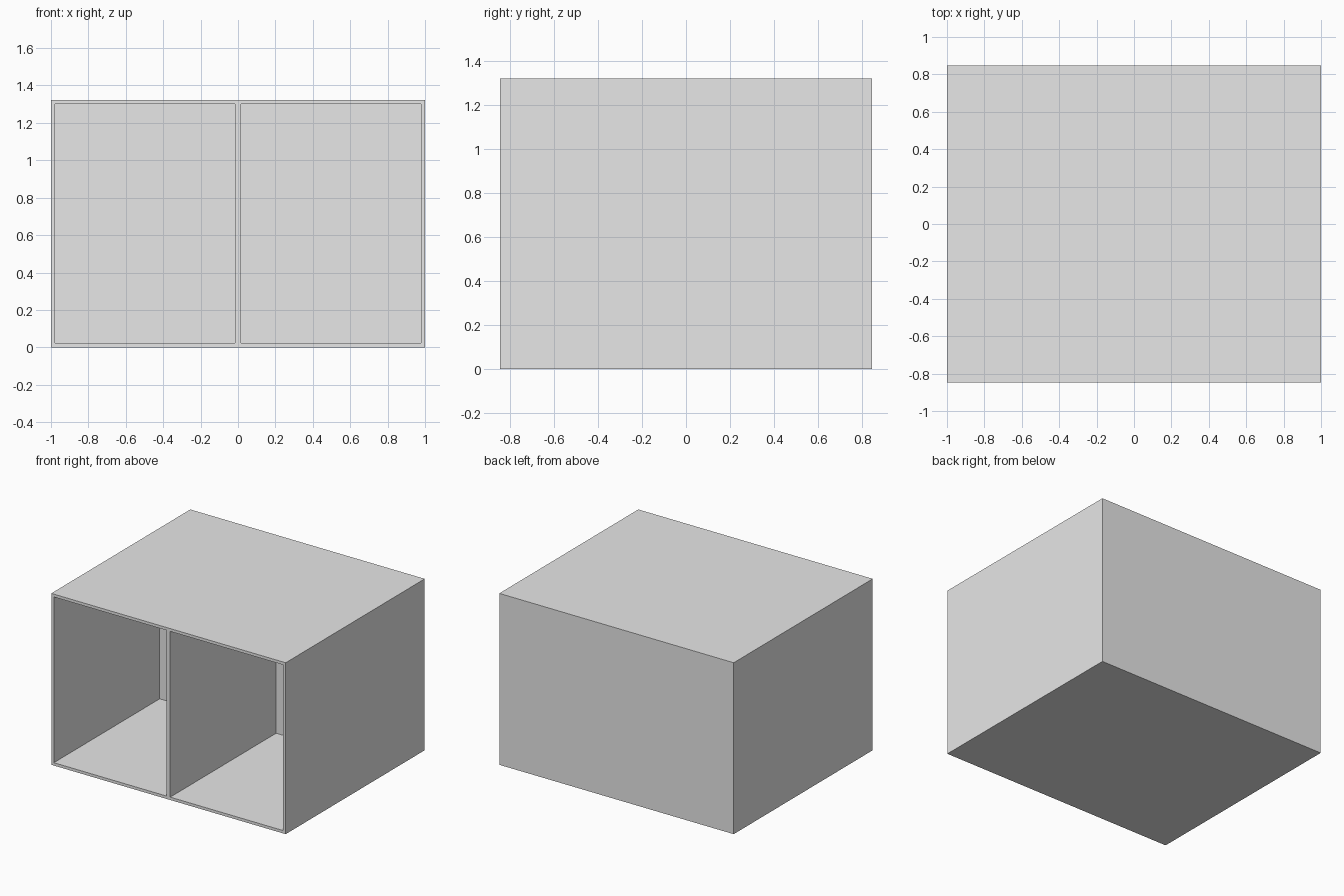
import bpy

cube = bpy.data.objects.get("Cube")
if cube:
    bpy.data.objects.remove(cube, do_unlink=True)

# Overall size of the cabinet
WIDTH, DEPTH, HEIGHT = 2.0, 1.694, 1.322
PANEL = 0.022        # outer panel thickness
DIVIDER = 0.03       # middle wall thickness
BAY_DEPTH = 1.29     # depth of the open bays
FRONT, BACK = -DEPTH / 2, DEPTH / 2

grey = bpy.data.materials.new("plain grey")
grey.use_nodes = True
grey.diffuse_color = (0.8, 0.8, 0.8, 1)
grey.node_tree.nodes["Principled BSDF"].inputs["Base Color"].default_value = (0.8, 0.8, 0.8, 1)


def box(name, low, high):
    """Axis-aligned box between two corners."""
    centre = [(a + b) / 2 for a, b in zip(low, high)]
    bpy.ops.mesh.primitive_cube_add(size=1, location=centre)
    obj = bpy.context.object
    obj.name = name
    obj.scale = [b - a for a, b in zip(low, high)]
    bpy.ops.object.transform_apply(location=False, rotation=False, scale=True)
    obj.data.materials.append(grey)
    return obj


# Solid outer body
body = box("cabinet_body", (-WIDTH / 2, FRONT, 0), (WIDTH / 2, BACK, HEIGHT))

# Two open bays cut in from the front, leaving the divider between them
inner, outer = DIVIDER / 2, WIDTH / 2 - PANEL
for side, x0, x1 in (("left", inner, outer), ("right", -outer, -inner)):
    cutter = box(side + "_bay_cutter", (x0, FRONT - 0.1, PANEL),
                 (x1, FRONT + BAY_DEPTH, HEIGHT - PANEL))
    cutter.hide_render = True
    cutter.hide_viewport = True
    cutter.display_type = 'WIRE'
    cut = body.modifiers.new(side + "_bay", 'BOOLEAN')
    cut.operation = 'DIFFERENCE'
    cut.solver = 'EXACT'
    cut.object = cutter

# Apply the cuts, then drop the cutters
bpy.context.view_layer.objects.active = body
for cut in list(body.modifiers):
    cutter = cut.object
    bpy.ops.object.modifier_apply(modifier=cut.name)
    bpy.data.objects.remove(cutter, do_unlink=True)
